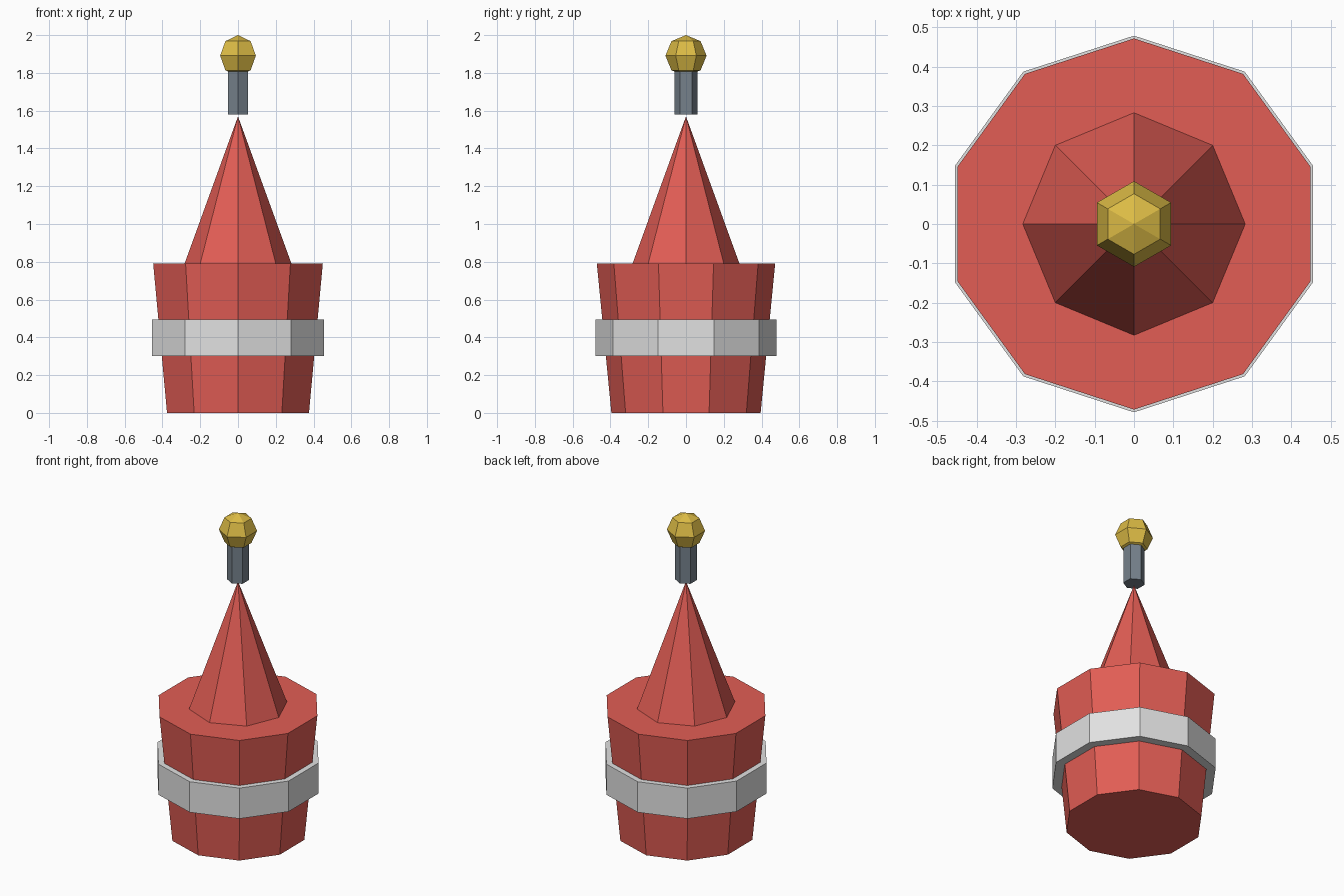
import bpy, bmesh
from mathutils import Matrix

cube = bpy.data.objects.get("Cube")
if cube:
    bpy.data.objects.remove(cube, do_unlink=True)


def material(name, rgb):
    mat = bpy.data.materials.new(name)
    mat.use_nodes = True
    mat.diffuse_color = (*rgb, 1)
    mat.node_tree.nodes["Principled BSDF"].inputs["Base Color"].default_value = (*rgb, 1)
    return mat


def finish(bm, name, mat):
    mesh = bpy.data.meshes.new(name)
    bm.to_mesh(mesh)
    bm.free()
    mesh.materials.append(mat)
    obj = bpy.data.objects.new(name, mesh)
    bpy.context.collection.objects.link(obj)
    return obj


def frustum(name, mat, sides, r_bottom, r_top, z0, z1):
    """Flat-sided cone or prism with a corner pointing along +y."""
    bm = bmesh.new()
    bmesh.ops.create_cone(bm, cap_ends=True, segments=sides, radius1=r_bottom,
                          radius2=r_top, depth=z1 - z0,
                          matrix=Matrix.Translation((0, 0, (z0 + z1) / 2)))
    bmesh.ops.remove_doubles(bm, verts=bm.verts, dist=1e-5)
    return finish(bm, name, mat)


red = material("buoy red", (0.76, 0.11, 0.09))
grey = material("band light grey", (0.75, 0.75, 0.75))
steel = material("post steel", (0.18, 0.22, 0.26))
gold = material("lamp yellow", (0.72, 0.5, 0.06))

# Tapered float, its band and the tall spire
frustum("float_body", red, 10, 0.395, 0.472, 0, 0.79)
frustum("float_band", grey, 10, 0.479, 0.479, 0.302, 0.494)
frustum("spire", red, 8, 0.283, 0, 0.79, 1.57)

# Lamp post and faceted lamp
frustum("lamp_post", steel, 6, 0.062, 0.062, 1.58, 1.815)
bm = bmesh.new()
bmesh.ops.create_uvsphere(bm, u_segments=6, v_segments=4, radius=0.109,
                          matrix=Matrix.Translation((0, 0, 1.891)))
finish(bm, "lamp", gold)
